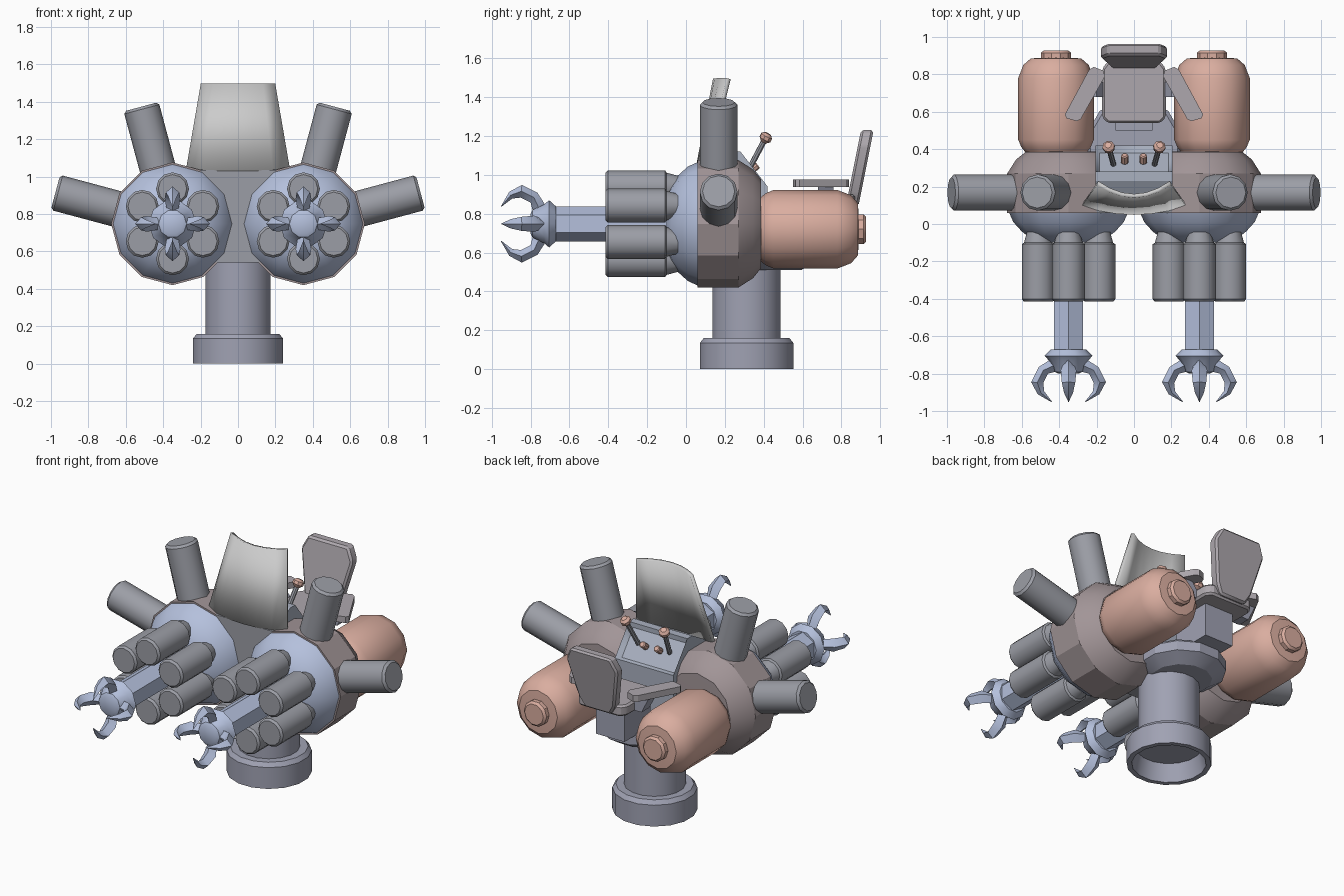
import bpy, bmesh
from math import sin, cos, pi, radians
from mathutils import Vector

if "Cube" in bpy.data.objects:
    bpy.data.objects.remove(bpy.data.objects["Cube"])

COL = {"blue": (.46, .53, .72), "brown": (.36, .30, .31), "gun": (.33, .34, .38),
       "tank": (.70, .42, .35), "steel": (.35, .36, .45), "seat": (.42, .39, .42),
       "panel": (.40, .44, .53), "glass": (.72, .72, .71)}
MATS = {}
for key, c in COL.items():
    MATS[key] = bpy.data.materials.new(key)
    MATS[key].diffuse_color = (*c, 1)


def finish(name, bm, col, angle=35):
    bmesh.ops.remove_doubles(bm, verts=bm.verts, dist=1e-5)
    bmesh.ops.recalc_face_normals(bm, faces=bm.faces)
    me = bpy.data.meshes.new(name)
    bm.to_mesh(me)
    bm.free()
    me.shade_smooth()
    me.set_sharp_from_angle(angle=radians(angle))
    me.materials.append(MATS[col])
    ob = bpy.data.objects.new(name, me)
    bpy.context.collection.objects.link(ob)
    return ob


def lathe(name, prof, origin, direction, col, sides=12, phase=0, angle=35):
    """Revolve (distance along axis, radius) points around a direction."""
    d = Vector(direction).normalized()
    u = d.cross(Vector((0, 0, 1)))
    u = u.normalized() if u.length > .01 else Vector((1, 0, 0))
    v = d.cross(u)
    bm = bmesh.new()
    rings = []
    for t, r in prof:
        rings.append([bm.verts.new(Vector(origin) + d * t + r * (u * cos(a) + v * sin(a)))
                      for a in (phase + 2 * pi * i / sides for i in range(sides))])
    for a, b in zip(rings, rings[1:]):
        for i in range(sides):
            j = (i + 1) % sides
            bm.faces.new((a[i], a[j], b[j], b[i]))
    if prof[0][1] > 0:
        bm.faces.new(rings[0][::-1])
    if prof[-1][1] > 0:
        bm.faces.new(rings[-1])
    return finish(name, bm, col, angle)


def tube(name, a, b, r, col, sides=12, bev=.012, phase=0):
    """Closed cylinder from a to b with a small bevel at its far end."""
    d = Vector(b) - Vector(a)
    return lathe(name, [(0, r), (d.length - bev, r), (d.length, r - bev)],
                 a, d, col, sides, phase)


def prism(name, pts, axis, lo, hi, col, shear=0, bevel=0):
    """Extrude a 2D outline along an axis; shear slides y with height."""
    def place(p, q, e):
        x, y, z = {"x": (e, p, q), "y": (p, e, q), "z": (p, q, e)}[axis]
        return x, y + shear * z, z
    bm = bmesh.new()
    a = [bm.verts.new(place(*p, lo)) for p in pts]
    b = [bm.verts.new(place(*p, hi)) for p in pts]
    bm.faces.new(a)
    bm.faces.new(b)
    for i in range(len(pts)):
        j = (i + 1) % len(pts)
        bm.faces.new((a[i], a[j], b[j], b[i]))
    if bevel:
        bmesh.ops.recalc_face_normals(bm, faces=bm.faces)
        bmesh.ops.bevel(bm, geom=bm.edges[:], offset=bevel, segments=1, affect='EDGES')
    return finish(name, bm, col, 25)


# pedestal, hollow underneath
lathe("pedestal", [(.11, 0), (.11, .19), (0, .215), (0, .245), (.135, .245), (.16, .225),
                   (.16, .178), (.58, .178), (.58, 0)], (0, .312, 0), (0, 0, 1), "steel", 16, pi / 16, 30)

# platform under the seat
lathe("platform", [(0, .18), (.05, .26), (.11, .26), (.13, .24)], (0, .42, .51), (0, 0, 1), "steel", 12, pi / 12, 25)

# centre body with recessed slanted control panel
body = prism("console", [(.07, .545), (.07, 1.03), (.23, 1.12), (.28, 1.12), (.42, .94), (.42, .55)],
             "x", -.205, .205, "panel")
bm = bmesh.new()
bm.from_mesh(body.data)
slope = max(bm.faces, key=lambda f: f.normal.dot(Vector((0, .79, .61))))
n = slope.normal.copy()
bmesh.ops.inset_region(bm, faces=[slope], thickness=.03)
bmesh.ops.translate(bm, verts=slope.verts[:], vec=-n * .035)
bm.to_mesh(body.data)
bm.free()
prism("body_core", [(.06, .54), (.06, 1.035), (.2, 1.06), (.2, .54)], "x", -.2, .2, "gun")

# curved wind shield
bm = bmesh.new()
N = 6
rows = [[bm.verts.new((w * u, y0 + dy * u * u, z)) for u in (2 * i / N - 1 for i in range(N + 1))]
        for w, y0, dy, z in ((.275, .06, .045, 1.03), (.195, .15, .07, 1.495))]
for i in range(N):
    bm.faces.new((rows[0][i], rows[0][i + 1], rows[1][i + 1], rows[1][i]))
shield = finish("shield", bm, "glass")
mod = shield.modifiers.new("thickness", 'SOLIDIFY')
mod.thickness = .022
mod.offset = 0

# seat
prism("seat_post", [(-.1, .5), (.1, .5), (.1, .76), (-.1, .76)], "z", .62, .84, "steel")
prism("seat_pan", [(-.14, .54), (.14, .54), (.17, .57), (.17, .83), (.14, .87), (-.14, .87),
                   (-.17, .83), (-.17, .57)], "z", .83, .9, "seat", bevel=.012)
prism("seat_back", [(-.09, .84), (.09, .84), (.125, .90), (.18, 1.15), (.14, 1.23),
                    (-.14, 1.23), (-.18, 1.15), (-.125, .90)], "y", .655, .72, "seat", .2, .012)

for s, side in ((-1, "left"), (1, "right")):
    # armrests
    prism(side + "_armrest", [(s * x, y) for x, y in ((.37, .585), (.36, .565), (.305, .55), (.285, .56),
                              (.155, .79), (.165, .82), (.215, .84), (.24, .825))], "z", .937, .977, "seat")
    prism(side + "_armrest_bracket", [(s * .13, .84), (s * .22, .84), (s * .27, .94), (s * .2, .94)],
          "y", .68, .76, "steel")

    # levers and buttons
    a, b = Vector((s * .11, .32, 1.02)), Vector((s * .135, .41, 1.19))
    tube(side + "_lever", a, b, .015, "gun", 8, .003)
    lathe(side + "_lever_knob", [(-.025, .015), (-.008, .033), (.012, .033), (.026, .018)],
          b, b - a, "tank", 8)
    p = Vector((s * .05, .33, 1.02))
    tube(side + "_button", p, p + n * .05, .02, "tank", 8, .006)

    # round gun pod: blue nose and brown drum
    c = Vector((s * .35, 0, .748))
    lathe(side + "_pod_nose", [(-.1, .15), (-.075, .205), (-.04, .25), (.01, .295), (.07, .322)],
          c, (0, 1, 0), "blue")
    lathe(side + "_pod_drum", [(.06, .328), (.27, .328), (.345, .28), (.385, .23), (.39, 0)],
          c, (0, 1, 0), "brown", angle=28)

    # ring of six barrels
    for k in range(6):
        a = pi / 2 + k * pi / 3
        p = c + Vector((.187 * cos(a), 0, .187 * sin(a)))
        lathe(side + "_barrel_%d" % (k + 1), [(.04, .06), (.1, .076), (.108, .088), (.402, .088), (.415, .076)],
              p, (0, -1, 0), "gun")

    # grabber arm, hub and four claws
    tube(side + "_grabber_arm", c, c + Vector((0, -.7, 0)), .09, "blue", 6, .005, pi / 2)
    lathe(side + "_grabber_hub", [(.67, .095), (.705, .128), (.73, .105), (.79, .075), (.8, .055)],
          c, (0, -1, 0), "blue", 10)
    outer = [(.09, .72), (.16, .765), (.2, .845), (.165, .91), (.09, .953)]
    inner = [(.05, .785), (.11, .80), (.135, .85), (.13, .895), (.088, .95)]
    width = [.03, .042, .036, .024, .001]
    for k in range(4):
        rad = Vector((cos(k * pi / 2), 0, sin(k * pi / 2)))
        tan = Vector((-rad.z, 0, rad.x))
        bm = bmesh.new()
        rings = []
        for (ro, yo), (ri, yi), w in zip(outer, inner, width):
            o = c + rad * ro - Vector((0, yo, 0))
            i = c + rad * ri - Vector((0, yi, 0))
            m = (o + i) / 2
            rings.append([bm.verts.new(q) for q in (o, m + tan * w, i, m - tan * w)])
        for a, b in zip(rings, rings[1:]):
            for j in range(4):
                bm.faces.new((a[j], a[j - 3], b[j - 3], b[j]))
        bm.faces.new(rings[0])
        bm.faces.new(rings[-1])
        finish(side + "_claw_%d" % (k + 1), bm, "blue", 40)

    # two radial side cannons
    for deg, label in ((15, "lower"), (75, "upper")):
        p = c + Vector((0, .168, 0))
        d = Vector((s * cos(radians(deg)), 0, sin(radians(deg))))
        tube(side + "_" + label + "_cannon", p + d * .2, p + d * .648, .097, "gun", 12, .014)

    # rear fuel tank with cap
    t = Vector((s * .417, 0, .72))
    lathe(side + "_tank", [(.385, .165), (.41, .185), (.45, .202), (.78, .202), (.85, .175), (.885, .135), (.89, .06)],
          t, (0, 1, 0), "tank")
    lathe(side + "_tank_cap", [(.86, .08), (.915, .08), (.928, .066)], t, (0, 1, 0), "tank", 10)

for m in bpy.data.materials:
    if m.users and not m.is_grease_pencil:
        m.use_nodes = True
        m.node_tree.nodes["Principled BSDF"].inputs["Base Color"].default_value = m.diffuse_color
